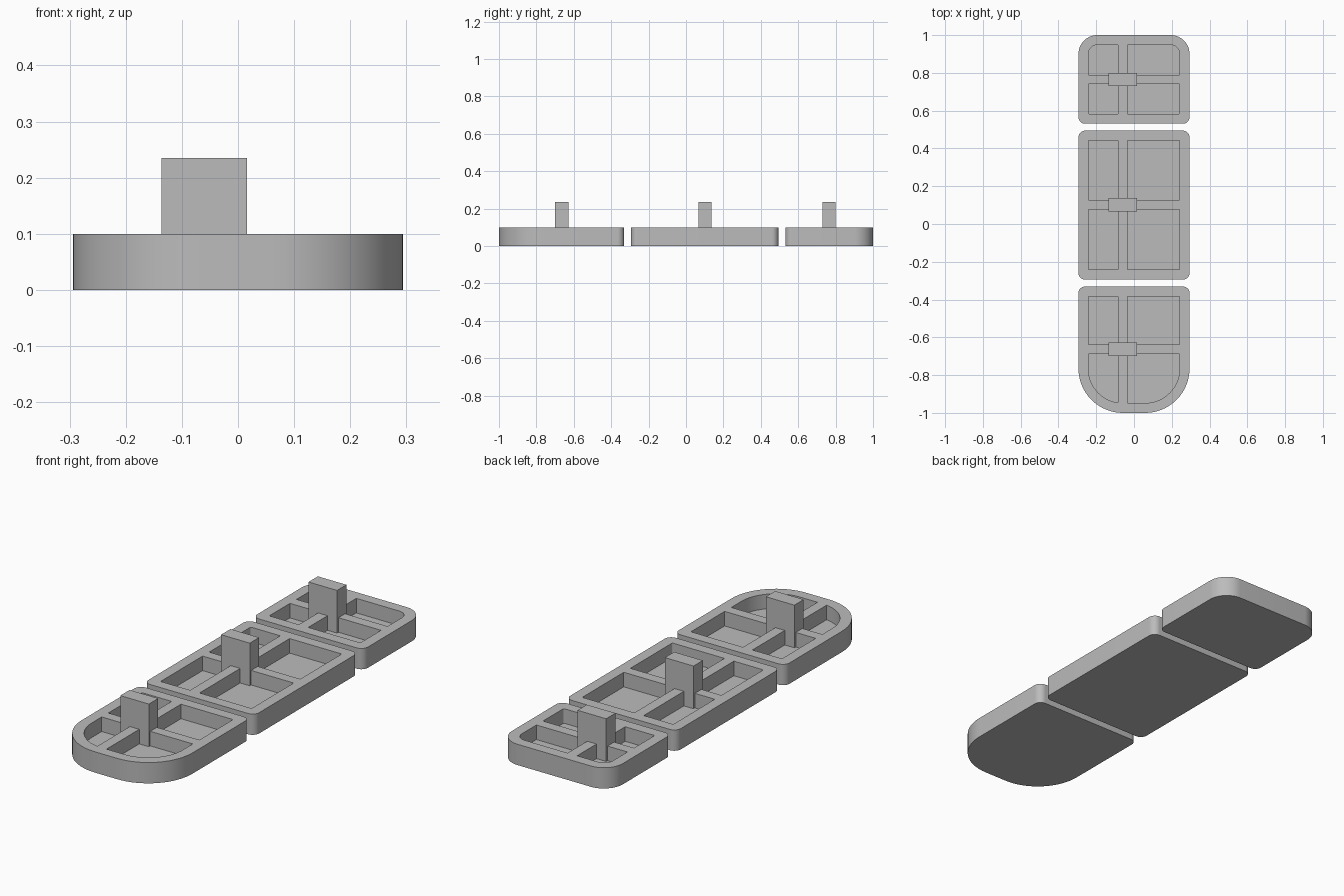
import bpy
import bmesh
from math import sin, cos, pi, radians

if "Cube" in bpy.data.objects:
    bpy.data.objects.remove(bpy.data.objects["Cube"], do_unlink=True)

HALF_W, HEIGHT, FLOOR, POST_TOP = 0.294, 0.1, 0.03, 0.235
RIM, RIB, RIB_X = 0.052, 0.05, -0.06
POST_W, POST_D = 0.152, 0.071

grey = bpy.data.materials.new("plain grey")
grey.use_nodes = True
grey.diffuse_color = (0.5, 0.5, 0.5, 1)
grey.node_tree.nodes["Principled BSDF"].inputs["Base Color"].default_value = (0.5, 0.5, 0.5, 1)


def outline(half_w, y0, y1, r_front, r_back, steps=16):
    """Counter-clockwise rounded rectangle with separate front and back radii."""
    corners = [(1, y0, 1, r_front, -pi / 2), (1, y1, -1, r_back, 0),
               (-1, y1, -1, r_back, pi / 2), (-1, y0, 1, r_front, pi)]
    return [(sx * (half_w - r) + r * cos(a + pi / 2 * i / steps),
             y + sy * r + r * sin(a + pi / 2 * i / steps))
            for sx, y, sy, r, a in corners for i in range(steps + 1)]


def clip(points, axis, limit, sign):
    """Keep the part of a convex outline on one side of an axis line."""
    kept = []
    for p, q in zip(points, points[1:] + points[:1]):
        dp, dq = sign * (p[axis] - limit), sign * (q[axis] - limit)
        if dp >= 0:
            kept.append(p)
        if dp * dq < 0:
            t = dp / (dp - dq)
            kept.append((p[0] + t * (q[0] - p[0]), p[1] + t * (q[1] - p[1])))
    return kept


def prisms(name, outlines, z0, z1):
    """One object made of upright prisms."""
    bm = bmesh.new()
    for points in outlines:
        base = bm.faces.new([bm.verts.new((x, y, z0)) for x, y in points])
        top = bmesh.ops.extrude_face_region(bm, geom=[base])["geom"]
        bmesh.ops.translate(bm, vec=(0, 0, z1 - z0),
                            verts=[g for g in top if isinstance(g, bmesh.types.BMVert)])
    bmesh.ops.recalc_face_normals(bm, faces=bm.faces)
    mesh = bpy.data.meshes.new(name)
    bm.to_mesh(mesh)
    bm.free()
    mesh.materials.append(grey)
    obj = bpy.data.objects.new(name, mesh)
    bpy.context.collection.objects.link(obj)
    return obj


def activate(obj):
    bpy.ops.object.select_all(action="DESELECT")
    obj.select_set(True)
    bpy.context.view_layer.objects.active = obj


def make_section(name, y0, y1, r_front, r_back, rib_y):
    # Solid block
    tray = prisms(name + "_tray", [outline(HALF_W, y0, y1, r_front, r_back)], 0, HEIGHT)

    # Four pockets, leaving the rim and crossing ribs
    inner = outline(HALF_W - RIM, y0 + RIM, y1 - RIM,
                    max(r_front - RIM, 0.006), max(r_back - RIM, 0.006))
    pockets = [clip(clip(inner, 0, RIB_X + sx * RIB / 2, sx), 1, rib_y + sy * RIB / 2, sy)
               for sx in (-1, 1) for sy in (-1, 1)]
    cutter = prisms(name + "_pocket_cutter", pockets, FLOOR, HEIGHT + 0.05)
    cutter.hide_render = True
    cut = tray.modifiers.new("pockets", "BOOLEAN")
    cut.operation, cut.solver, cut.object = "DIFFERENCE", "EXACT", cutter
    activate(tray)
    bpy.ops.object.modifier_apply(modifier=cut.name)
    bpy.data.objects.remove(cutter, do_unlink=True)
    bpy.ops.object.shade_smooth_by_angle(angle=radians(30))

    # Upright post over the rib crossing, standing on the pocket floor
    w, d = POST_W / 2, POST_D / 2
    prisms(name + "_post", [[(RIB_X + sx * w, rib_y + sy * d)
                             for sx, sy in ((-1, -1), (1, -1), (1, 1), (-1, 1))]],
           FLOOR - 0.005, POST_TOP)


make_section("front", -1.0, -0.331, 0.235, 0.035, -0.664)
make_section("middle", -0.294, 0.494, 0.035, 0.035, 0.102)
make_section("back", 0.531, 1.0, 0.035, 0.1, 0.765)
